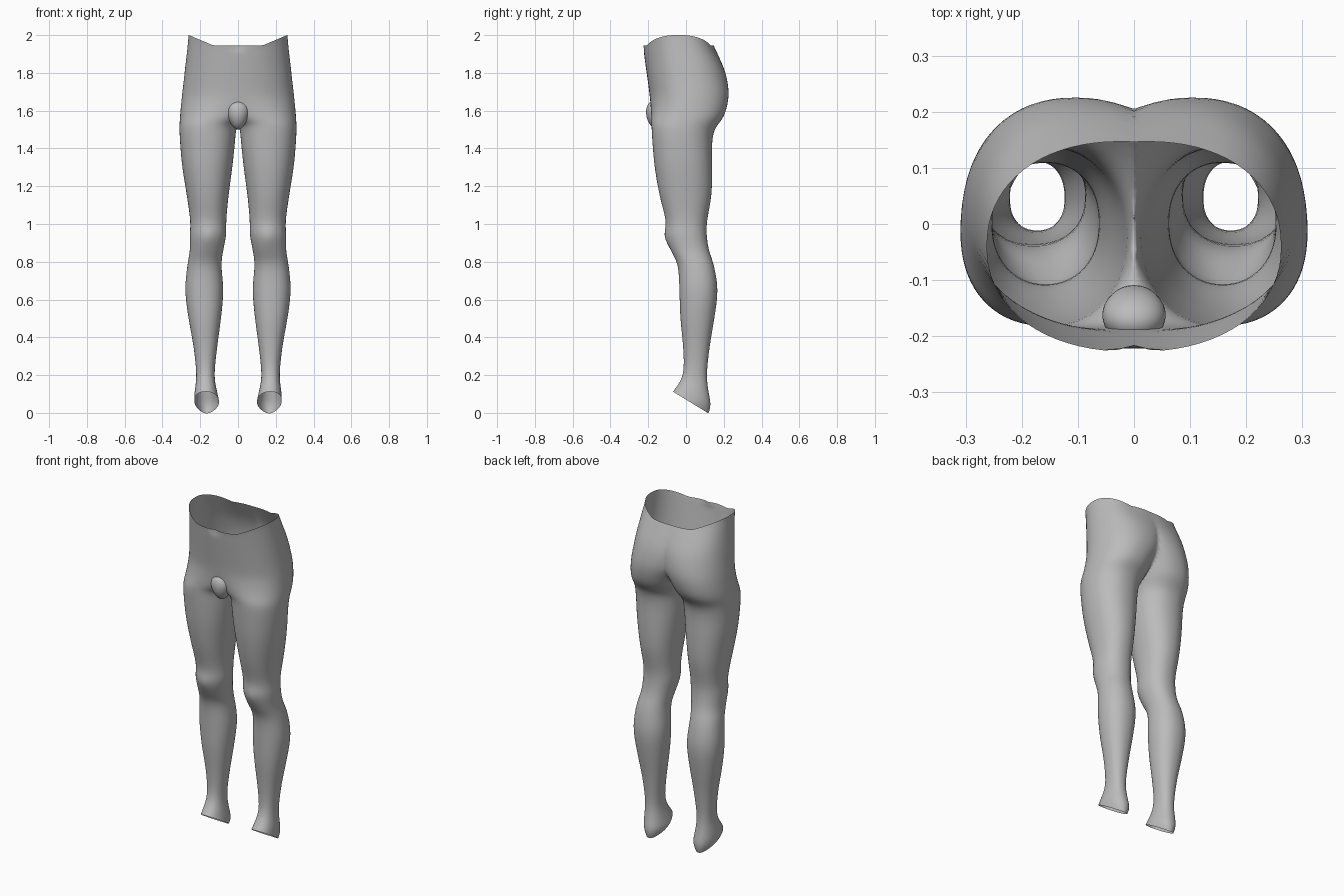
import bpy, bmesh, math
from mathutils import Matrix, Vector

cube = bpy.data.objects.get("Cube")
if cube:
    bpy.data.objects.remove(cube, do_unlink=True)

grey = bpy.data.materials.new("plain_grey")
grey.use_nodes = True
colour = (0.5, 0.5, 0.5, 1)
grey.diffuse_color = colour
grey.node_tree.nodes["Principled BSDF"].inputs["Base Color"].default_value = colour

# Cross-sections of one leg and hip: height, inner x, outer x, front y, back y
SECTIONS = [
    (-.04, .14, .19, -.1, .09),
    (0, .12, .21, -.1, .12),
    (.05, .1, .23, -.1, .13),
    (.11, .11, .23, -.07, .12),
    (.2, .125, .22, -.015, .11),
    (.35, .11, .235, -.015, .125),
    (.5, .09, .262, -.03, .15),
    (.65, .077, .28, -.035, .168),
    (.78, .088, .268, -.043, .148),
    (.86, .078, .255, -.08, .122),
    (.94, .063, .255, -.107, .11),
    (1.02, .062, .253, -.107, .112),
    (1.15, .05, .271, -.14, .135),
    (1.3, .03, .295, -.166, .139),
    (1.42, .017, .306, -.177, .138),
    (1.5, .009, .31, -.182, .152),
    (1.56, -.012, .308, -.184, .195),
    (1.62, -.04, .303, -.187, .217),
    (1.7, -.09, .295, -.195, .227),
    (1.8, -.14, .282, -.209, .21),
    (1.88, -.18, .27, -.22, .177),
    (1.945, -.22, .262, -.228, .147),
]
SIDES, STEPS, POWER = 72, 4, 2 / 2.2


def clamp(v):
    return max(0, min(1, v))


def curve(a, b, c, d, t):
    """Smooth step from b to c through neighbouring sections."""
    return b + t / 2 * (c - a + t * (2 * a - 5 * b + 4 * c - d + t * (3 * (b - c) + d - a)))


def rounded(v):
    return math.copysign(abs(v) ** POWER, v)


def section_points(z, inner, outer, front, back):
    """Rounded loop, cut flat where it meets the middle of the body."""
    mid_y = (front + back) / 2
    belly = clamp((z - 1.53) / .15)
    for i in range(SIDES):
        angle = math.tau * i / SIDES
        c, s = math.cos(angle), math.sin(angle)
        edge = inner + belly * (-outer - inner) if s < 0 else inner
        x = (edge + outer) / 2 + (outer - edge) / 2 * rounded(c)
        x = max(0, x)
        y = mid_y + (back - front) / 2 * rounded(s)
        # The waist edge rises over each hip
        rise = .055 * clamp((x - .13) / .13) * clamp((z - 1.75) / .195)
        yield Vector((x, y, z + rise))


def finish(name, bm):
    mesh = bpy.data.meshes.new(name)
    bm.to_mesh(mesh)
    bm.free()
    mesh.materials.append(grey)
    for face in mesh.polygons:
        face.use_smooth = True
    obj = bpy.data.objects.new(name, mesh)
    bpy.context.collection.objects.link(obj)
    return obj


# Fill in between the sections
rows = []
last = len(SECTIONS) - 1
for i in range(last):
    near = [SECTIONS[max(0, min(last, i + k))] for k in (-1, 0, 1, 2)]
    for step in range(STEPS):
        rows.append([curve(*values, step / STEPS) for values in zip(*near)])
rows.append(SECTIONS[last])

# Open shell of one side, then its mirror
bm = bmesh.new()
rings = [[bm.verts.new(p) for p in section_points(*row)] for row in rows]
for low, high in zip(rings, rings[1:]):
    for i in range(SIDES):
        j = (i + 1) % SIDES
        quad = (low[i], low[j], high[j], high[i])
        if max(v.co.x for v in quad) > 1e-6:
            bm.faces.new(quad)
bmesh.ops.delete(bm, geom=[v for v in bm.verts if not v.link_faces], context="VERTS")

# Slanted opening across each foot
bmesh.ops.bisect_plane(bm, geom=bm.verts[:] + bm.edges[:] + bm.faces[:],
                       plane_co=(0, -.065, .11), plane_no=(0, .11, .18), clear_inner=True)

copy = bmesh.ops.duplicate(bm, geom=bm.verts[:] + bm.edges[:] + bm.faces[:])["geom"]
bmesh.ops.scale(bm, vec=(-1, 1, 1), verts=[g for g in copy if isinstance(g, bmesh.types.BMVert)])
bmesh.ops.reverse_faces(bm, faces=[g for g in copy if isinstance(g, bmesh.types.BMFace)])
bmesh.ops.remove_doubles(bm, verts=bm.verts[:], dist=1e-5)
inside = [v for v in bm.verts if not v.is_boundary]
for _ in range(4):
    bmesh.ops.smooth_vert(bm, verts=inside, factor=.5, use_axis_x=True, use_axis_y=True, use_axis_z=True)

# Kneecaps and navel as soft bumps and a dent
for v in bm.verts:
    if v.co.y < 0:
        knee = math.exp(-((abs(v.co.x) - .16) / .04) ** 2 - ((v.co.z - .93) / .05) ** 2)
        navel = math.exp(-(v.co.x / .025) ** 2 - ((v.co.z - 1.94) / .02) ** 2)
        v.co.y += .012 * navel - .008 * knee
bmesh.ops.recalc_face_normals(bm, faces=bm.faces[:])
finish("hips_and_legs", bm)

# Front bulge between the thighs, narrowing downwards
bm = bmesh.new()
bmesh.ops.create_uvsphere(bm, u_segments=32, v_segments=20, radius=1)
for v in bm.verts:
    taper = 1 + .25 * v.co.z
    v.co = Vector((.055 * taper * v.co.x, .05 * v.co.y - .012 * v.co.z, .075 * v.co.z))
bmesh.ops.transform(bm, matrix=Matrix.Translation((0, -.16, 1.575)), verts=bm.verts[:])
finish("front_bulge", bm)
